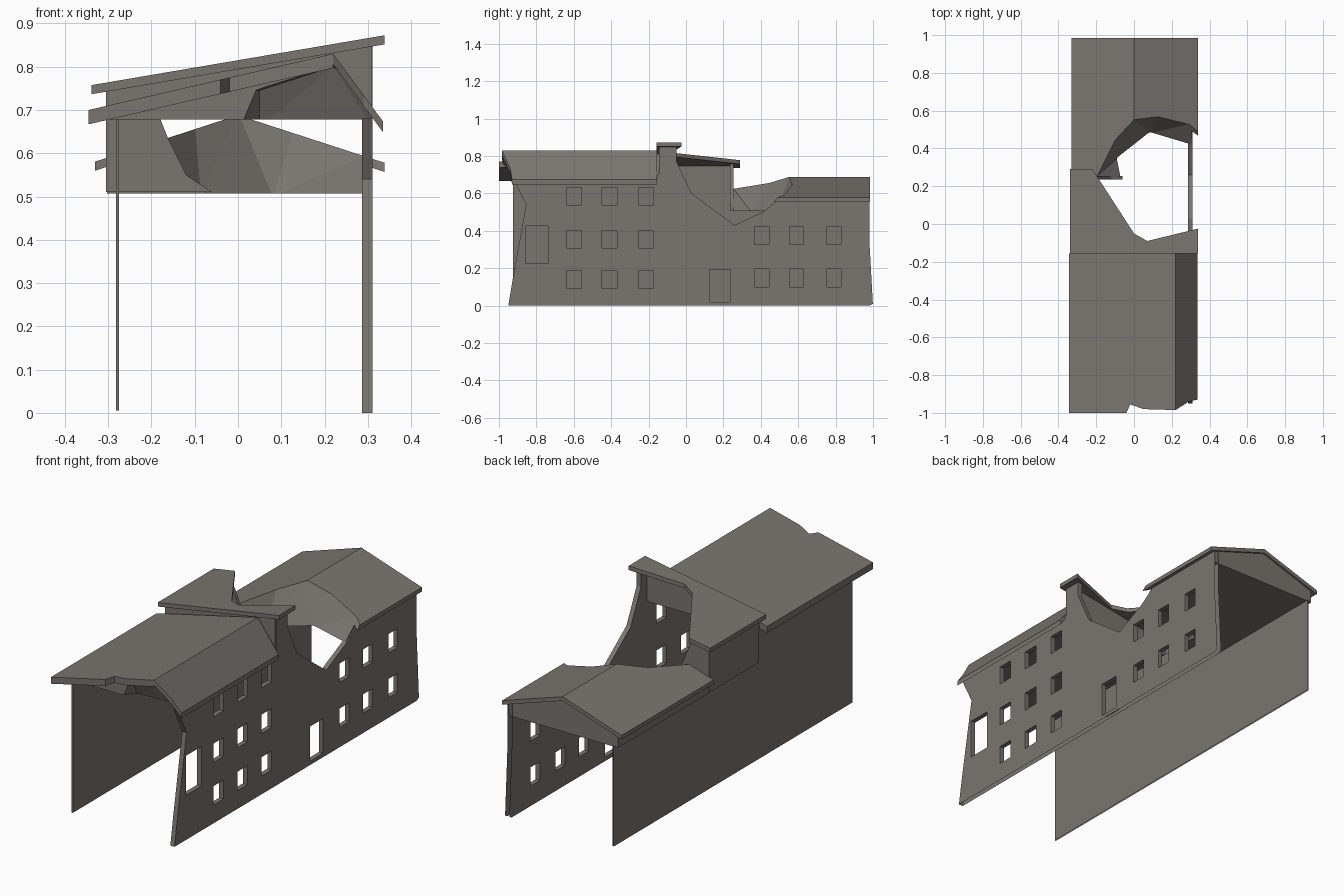
import bpy, bmesh
from mathutils import Vector

if "Cube" in bpy.data.objects:
    bpy.data.objects.remove(bpy.data.objects["Cube"])

# Warm dark masonry grey
stone = bpy.data.materials.new("dark_stone")
stone.diffuse_color = (.194, .178, .162, 1)
stone.use_nodes = True
stone.node_tree.nodes["Principled BSDF"].inputs["Base Color"].default_value = stone.diffuse_color


def finish(bm, name):
    bmesh.ops.recalc_face_normals(bm, faces=bm.faces)
    me = bpy.data.meshes.new(name)
    bm.to_mesh(me)
    bm.free()
    me.materials.append(stone)
    ob = bpy.data.objects.new(name, me)
    bpy.context.collection.objects.link(ob)
    return ob


def prism(name, pts, offset):
    """Closed prism: planar 3D outline swept along an offset."""
    bm = bmesh.new()
    off = Vector(offset)
    a = [bm.verts.new(p) for p in pts]
    b = [bm.verts.new(Vector(p) + off) for p in pts]
    bm.faces.new(a)
    bm.faces.new(b[::-1])
    for i in range(len(a)):
        j = (i + 1) % len(a)
        bm.faces.new((a[i], b[i], b[j], a[j]))
    return finish(bm, name)


def slab(name, outline, height, thick):
    """Sloped roof slab: plan outline with a height function of x."""
    return prism(name, [(x, y, height(x)) for x, y in outline], (0, 0, -thick))


def hull(name, pts):
    bm = bmesh.new()
    for p in pts:
        bm.verts.new(p)
    r = bmesh.ops.convex_hull(bm, input=bm.verts)
    bmesh.ops.delete(bm, geom=[v for v in r['geom_interior'] if isinstance(v, bmesh.types.BMVert)], context='VERTS')
    return finish(bm, name)


def cut(obs, cutter):
    cutter.hide_render = True
    for ob in obs:
        m = ob.modifiers.new("cut", 'BOOLEAN')
        m.operation = 'DIFFERENCE'
        m.solver = 'EXACT'
        m.object = cutter
        bpy.context.view_layer.objects.active = ob
        bpy.ops.object.modifier_apply(modifier=m.name)
    bpy.data.objects.remove(cutter)


def open_shell(ob):
    """Remove the ground and far-end caps so the wall is an open shell."""
    bm = bmesh.new()
    bm.from_mesh(ob.data)
    dead = [f for f in bm.faces if all(v.co.z < .015 for v in f.verts)
            or all(v.co.y > .975 for v in f.verts)]
    bmesh.ops.delete(bm, geom=dead, context='FACES')
    bm.to_mesh(ob.data)
    bm.free()


def front_h(x):
    return 0.83 - 0.23 * (0.22 - x) if x < 0.22 else 0.83 - 1.36 * (x - 0.22)


def mid_h(x):
    return 0.815 + 0.17 * x


def back_h(x):
    return 0.688 - 0.325 * abs(x)


# Broken street facade with windows, door and firewall stub
facade = [(-.95, 0), (-.925, .15), (-.855, .54), (-.925, .68), (-.14, .68), (-.14, .85),
          (-.05, .85), (-.05, .77), (.03, .6), (.26, .43), (.43, .51), (.52, .575),
          (.98, .575), (.98, .35), (.999, .01), (.98, 0)]
right_wall = prism("street_wall", [(.287, y, z) for y, z in facade], (.024, 0, 0))
openings = [(y, z, .08, .095) for y in (-.6, -.41, -.215) for z in (.585, .355, .14)]
openings += [(y, z, .075, .095) for y in (.405, .592, .792) for z in (.375, .148)]
openings += [(.182, .107, .105, .175), (-.797, .325, .12, .2)]
bm = bmesh.new()
for y, z, w, h in openings:
    for v in bmesh.ops.create_cube(bm, size=1)['verts']:
        v.co = Vector((.3 + v.co.x * .1, y + v.co.y * w, z + v.co.z * h))
cut([right_wall], finish(bm, "opening_cutter"))
open_shell(right_wall)

# Thin rear wall, lower behind the back wing
rear_wall = prism("rear_wall", [(-.282, y, z) for y, z in
                  [(-.925, .005), (.98, .005), (.98, .51), (.25, .51), (.25, .68), (-.925, .68)]],
                  (.007, 0, 0))
open_shell(rear_wall)

# Front wing attic with its torn gable end
attic = [(-.303, .678), (.308, .678), (.308, front_h(.308) - .01), (.22, .81),
         (-.303, front_h(-.303) - .015)]
front_attic = prism("front_attic", [(x, -.93, z) for x, z in attic], (0, .79, 0))
cut([front_attic], hull("gable_cutter", [
    (-.05, -1.1, .66), (-.03, -1.1, .75), (.22, -1.1, .84), (.4, -1.1, .66), (.01, -.92, .66),
    (.05, -.87, .66), (.05, -.91, .745), (.22, -.92, .80), (.31, -.86, .66), (.4, -.88, .66)]))

# Front wing roof, ragged at the front edge
slab("front_roof_rear_slope", [(-.345, -1), (-.04, -1), (-.02, -.955), (.05, -.98), (.22, -.985),
                               (.22, -.155), (-.345, -.155)], front_h, .033)
slab("front_roof_street_slope", [(.22, -.985), (.29, -.94), (.335, -.93),
                                 (.335, -.155), (.22, -.155)], front_h, .025)

# Raised middle section: sloped roof, firewall, side wall and broken end wall
slab("middle_roof", [(-.338, -.157), (.338, -.157), (.338, -.025), (.07, -.09), (0, -.05),
                     (-.22, .29), (-.338, .29)], mid_h, .021)
prism("firewall", [(x, -.145, z) for x, z in
      [(-.303, .678), (.308, .678), (.308, .85), (-.303, .75)]], (0, .045, 0))
prism("middle_side_wall", [(-.305, y, z) for y, z in
      [(-.145, .51), (.25, .51), (.25, .75), (-.145, .75)]], (.025, 0, 0))
prism("middle_end_wall", [(x, .235, z) for x, z in
      [(-.305, .51), (-.06, .51), (-.12, .55), (-.16, .63), (-.18, .68), (-.22, .76),
       (-.305, .75)]], (0, .018, 0))

# Back wing: attic block and two roof slopes, all scooped out by the crater
gable = [(-.303, .507), (.305, .507), (.305, back_h(.305) - .012), (0, .676),
         (-.303, back_h(.303) - .012)]
back_wing = [
    prism("back_attic", [(x, .25, z) for x, z in gable], (0, .725, 0)),
    slab("back_roof_rear_slope", [(-.33, .25), (0, .25), (0, .985), (-.33, .985)], back_h, .021),
    slab("back_roof_street_slope", [(0, .25), (.338, .25), (.338, .985), (0, .985)], back_h, .021)]
rim = [(-.2, .25), (-.165, .31), (-.1, .45), (0, .557), (.13, .572), (.3, .53), (.338, .49), (.4, .44)]
cut(back_wing, hull("crater_cutter", [
    (-.055, .2, .5), (-.06, .26, .5), (-.085, .35, .5), (.08, .48, .5), (.28, .42, .5),
    (.4, .38, .5), (.4, .2, .5), (-.2, .2, .8), (.4, .2, .8)]
    + [(x, y, back_h(x) + .008) for x, y in rim]))
